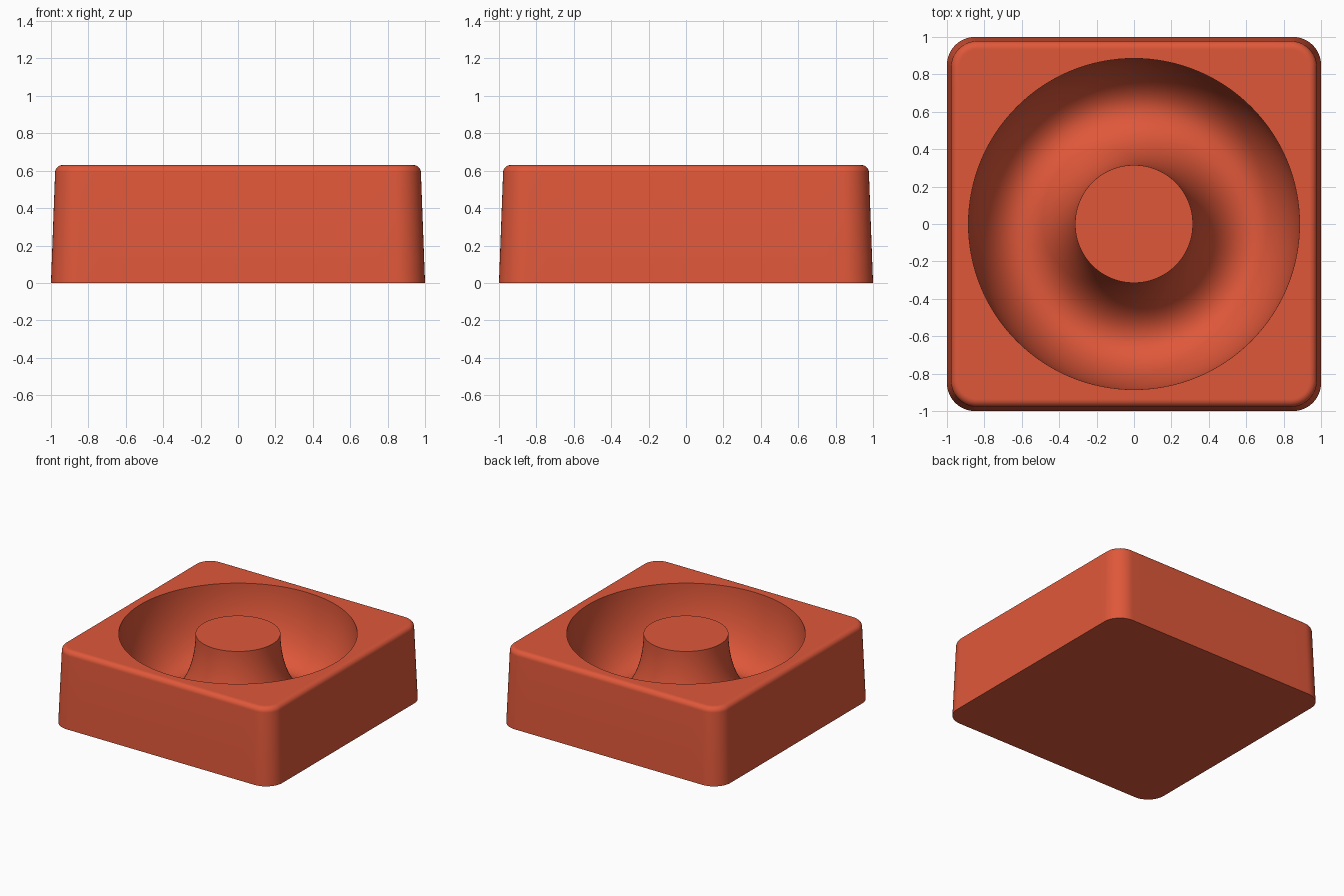
import bpy, bmesh
from math import sin, cos, pi, radians

if "Cube" in bpy.data.objects:
    bpy.data.objects.remove(bpy.data.objects["Cube"])

HEIGHT = 0.63
RIM, POST = 0.885, 0.315        # groove outer and inner radii
LOW_R, DEPTH = 0.61, 0.55       # lowest circle of the groove
STEPS = 16                      # points per corner arc and per straight side
FILLET = 0.04

clay = bpy.data.materials.new("terracotta_red")
clay.use_nodes = True
colour = (0.74, 0.097, 0.042, 1)
clay.diffuse_color = colour
clay.node_tree.nodes["Principled BSDF"].inputs["Base Color"].default_value = colour


def square_ring(half, radius, z):
    """Rounded square, starting at the middle of the +x side."""
    c = half - radius
    quarter = [(half, c * i / (STEPS / 2)) for i in range(STEPS // 2)]
    for i in range(STEPS + 1):
        a = pi / 2 * i / STEPS
        quarter.append((c + radius * cos(a), c + radius * sin(a)))
    quarter += [(c * (1 - i / (STEPS / 2)), half) for i in range(1, STEPS // 2)]
    points = []
    for turn in range(4):
        points += quarter
        quarter = [(-y, x) for x, y in quarter]
    return [(x, y, z) for x, y in points]


def circle_ring(radius, z):
    n = STEPS * 8
    return [(radius * cos(2 * pi * i / n), radius * sin(2 * pi * i / n), z) for i in range(n)]


# Tapered walls, rounded top edge and flat top
wall_top = 0.978
rings = [square_ring(1, 0.15, 0)]
for i in range(9):
    a = pi / 2 * i / 8
    inset = FILLET * (1 - cos(a))
    rings.append(square_ring(wall_top - inset, 0.14 - inset, HEIGHT - FILLET * (1 - sin(a))))
rings.append(square_ring(wall_top - FILLET - 0.006, 0.094, HEIGHT))

# Ring groove running from the outer rim to the central post
for i in range(49):
    a = pi * i / 48
    reach = RIM - LOW_R if a < pi / 2 else LOW_R - POST
    rings.append(circle_ring(LOW_R + reach * cos(a), HEIGHT - DEPTH * sin(a)))

bm = bmesh.new()
loops = [[bm.verts.new(p) for p in ring] for ring in rings]
for low, high in zip(loops, loops[1:]):
    for i in range(len(low)):
        j = (i + 1) % len(low)
        bm.faces.new((low[i], low[j], high[j], high[i]))
bm.faces.new(loops[-1])             # post top
bm.faces.new(loops[0][::-1])        # underside

mesh = bpy.data.meshes.new("ring_mould")
bm.to_mesh(mesh)
bm.free()
mesh.materials.append(clay)
mould = bpy.data.objects.new("ring_mould", mesh)
bpy.context.collection.objects.link(mould)
bpy.context.view_layer.objects.active = mould
mould.select_set(True)
bpy.ops.object.shade_smooth_by_angle(angle=radians(35))
